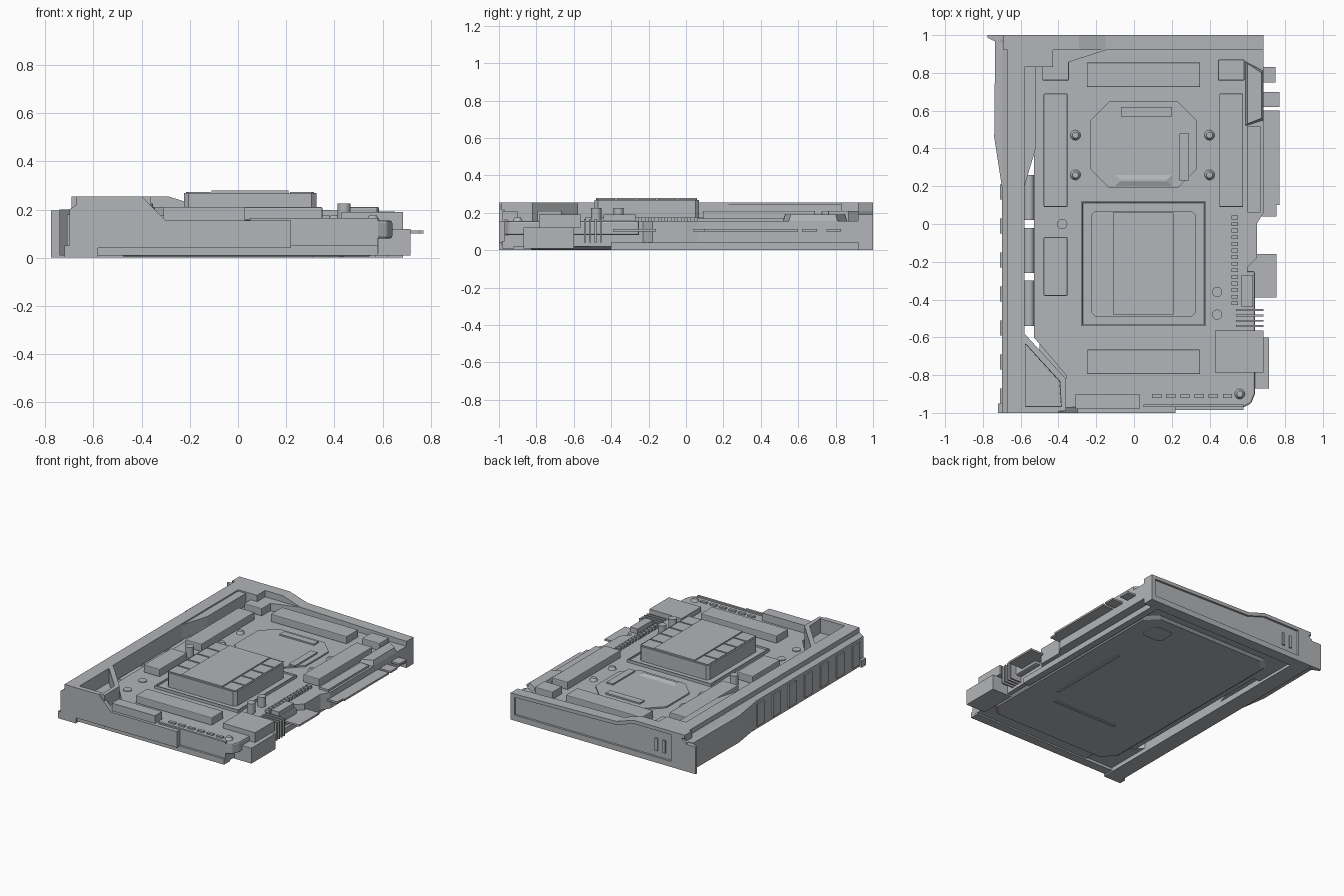
import bpy
import bmesh
from mathutils import Vector, Matrix

default_cube = bpy.data.objects.get("Cube")
if default_cube:
    bpy.data.objects.remove(default_cube)

# One colour for the whole model
grey = bpy.data.materials.new("satin_grey")
grey.use_nodes = True
grey.diffuse_color = (0.45, 0.46, 0.48, 1)
grey.node_tree.nodes["Principled BSDF"].inputs["Base Color"].default_value = grey.diffuse_color

# Shared heights and edges
FLOOR, SILL, BOARD, BLOCK, RIM = 0, 0.04, 0.155, 0.21, 0.255
SHELF = 0.19
FRONT, BACK = -1, 1
RAIL_OUTER, RAIL_INNER = -0.7, -0.58
BOARD_LEFT, BOARD_RIGHT = -0.53, 0.6
EDGE = 0.685
CENTRE = 0.05
CHIP_Y = -0.21
THIN = 0.01


def finish(name, bm, bevel=0):
    bmesh.ops.recalc_face_normals(bm, faces=bm.faces)
    mesh = bpy.data.meshes.new(name)
    bm.to_mesh(mesh)
    bm.free()
    mesh.materials.append(grey)
    part = bpy.data.objects.new(name, mesh)
    bpy.context.collection.objects.link(part)
    if bevel:
        modifier = part.modifiers.new("edge_bevel", "BEVEL")
        modifier.width = bevel
        modifier.segments = 2
    return part


def prism(name, outline, span, upright=True, taper=0, tray=0, sink=0, bevel=0):
    """Extrude an outline over a span, along z when upright and along y otherwise."""
    bm = bmesh.new()
    low, high = span
    points = [Vector((a, b, low) if upright else (a, low, b)) for a, b in outline]
    base = bm.faces.new([bm.verts.new(point) for point in points])
    made = bmesh.ops.extrude_face_region(bm, geom=[base])["geom"]
    cap = next(item for item in made if isinstance(item, bmesh.types.BMFace))
    shift = Vector((0, 0, high - low) if upright else (0, high - low, 0))
    bmesh.ops.translate(bm, vec=shift, verts=cap.verts)
    bmesh.ops.recalc_face_normals(bm, faces=bm.faces)
    if taper:
        middle = cap.calc_center_bounds()
        for vert in cap.verts:
            vert.co.x += taper if vert.co.x < middle.x else -taper
            vert.co.y += taper if vert.co.y < middle.y else -taper
    if tray:
        bmesh.ops.inset_region(bm, faces=[cap], thickness=tray)
        bmesh.ops.inset_region(bm, faces=[cap], thickness=THIN / 4, depth=-sink)
    return finish(name, bm, bevel)


def box(name, x, y, z, **options):
    outline = [(x[0], y[0]), (x[1], y[0]), (x[1], y[1]), (x[0], y[1])]
    return prism(name, outline, z, **options)


def around(middle, half):
    return middle - half, middle + half


def octagon(x, y, cut):
    (left, right), (near, far) = x, y
    return [(left + cut, near), (right - cut, near), (right, near + cut), (right, far - cut),
            (right - cut, far), (left + cut, far), (left, far - cut), (left, near + cut)]


def cylinder(name, location, radius, depth, along_y=False, top=None):
    bm = bmesh.new()
    turn = Matrix.Rotation(1.5708, 4, "X") if along_y else Matrix()
    bmesh.ops.create_cone(bm, cap_ends=True, segments=20, radius1=radius, radius2=top or radius,
                          depth=depth, matrix=Matrix.Translation(location) @ turn)
    part = finish(name, bm)
    bpy.context.view_layer.objects.active = part
    part.select_set(True)
    bpy.ops.object.shade_smooth_by_angle()
    part.select_set(False)


# Main board, with the side gap left open, and its underside
corner_x = -0.36
prism("main_board", [(BOARD_LEFT, -0.6), (corner_x, -0.8), (corner_x, -0.97), (0.58, -0.97),
                     (BOARD_RIGHT, -0.3), (BOARD_RIGHT, 0.95), (BOARD_LEFT, 0.95)], (0.02, BOARD))
prism("bottom_panel", octagon((-0.5, 0.57), (-0.85, 0.85), 0.08), (0.025, THIN / 2), taper=0.025)
box("bottom_right_rim", (0.57, 0.62), (-0.4, 0.95), (FLOOR, SILL))
box("rear_gap_fill", (RAIL_INNER, BOARD_LEFT), (0.6, 0.95), (0.02, BOARD))
trim_height = FLOOR, THIN
box("bottom_trim_long", around(0.37, THIN), (-0.34, 0.28), trim_height)
box("bottom_trim_cross", around(CENTRE, 0.26), around(-0.45, THIN), trim_height)
prism("bottom_hatch", octagon(around(0.36, 0.08), around(0.67, 0.07), 0.02), trim_height)

# Left side rail with its bulge, ribs and rollers
rail_shoulder = [(-0.67, RIM), (-0.67, 0.22), (RAIL_OUTER, 0.2)]
prism("left_rail", [(RAIL_OUTER, FLOOR), (RAIL_INNER, FLOOR), (RAIL_INNER, RIM)] + rail_shoulder,
      (FRONT, BACK), upright=False)
prism("rail_bulge_outer", [(RAIL_INNER, 0.97), (-0.735, 0.97), (-0.74, 0.46), (RAIL_OUTER, 0.2)], (THIN, 0.2))
prism("rail_bulge_inner", [(RAIL_INNER, 0.2), (-0.52, 0.4), (-0.52, 0.85), (RAIL_INNER, 0.85)], (SILL, RIM - THIN))
for index in range(7):
    box("rail_rib", (RAIL_OUTER - THIN, RAIL_INNER), around(-0.91 + index * 0.18, SILL), (0.02, 0.18))
for index in range(3):
    cylinder("side_roller", (-0.555, -0.42 + index * 0.28, 0.12), 0.028, 0.24, along_y=True)

# Front left corner bracket and front panel
prism("corner_bracket", [(-0.6, -0.99), (corner_x, -0.99), (corner_x, -0.82), (RAIL_INNER, RAIL_INNER),
                         (-0.6, RAIL_INNER)], (0.03, RIM), tray=0.035, sink=0.1)
prism("front_panel", [(RAIL_OUTER, SILL), (0.22, SILL), (0.22, BOARD), (-0.3, BOARD), (-0.4, RIM)]
      + rail_shoulder, (FRONT, -0.97), upright=False)
box("front_sill", (-0.64, 0.58), (-0.985, -0.92), (THIN, 0.05))
box("front_foot", (-0.72, -0.64), (FRONT, -0.95), (FLOOR, 0.05))

# Rounded corner plate with its lower step, edge trim and dashes
plate_right = 0.64
plate = [(CENTRE, -0.97), (0.58, -0.97), (0.62, -0.95), (plate_right, -0.9), (plate_right, -0.25), (CENTRE, -0.25)]
prism("corner_plate", plate, (0.08, BOARD), bevel=THIN)
prism("corner_underplate", [(x - 0.06, y + 0.02) for x, y in plate], (0.03, 0.065))
box("plate_edge_trim", (CENTRE, 0.58), (-0.97, -0.955), (BOARD, BOARD + THIN))
for index in range(6):
    box("front_dash", around(0.12 + index * 0.075, 0.025), around(-0.91, THIN), (BOARD, BOARD + THIN))

# Rear frame: tall on the left, with a raised border around a sunken face
rear_top = [(EDGE, SHELF), (-0.15, BLOCK), (-0.29, RIM), (-0.69, RIM)]
rear_border = [(x, z - 0.025) for x, z in reversed(rear_top)]
prism("rear_wall", [(-0.69, FLOOR), (EDGE, FLOOR)] + rear_top, (0.92, 0.985), upright=False)
prism("rear_top_lip", rear_border + rear_top, (0.985, BACK), upright=False)
box("rear_ledge", (-0.69, EDGE), (0.93, BACK), (FLOOR, SILL))
box("rear_end_post", (0.655, EDGE), (0.95, BACK), (SILL, SHELF))
box("rear_left_step", (-0.66, -0.43), (0.83, 0.93), (0.1, RIM))
prism("rear_slant_step", [(-0.43, 0.83), (-0.15, 0.92), (-0.43, 0.93)], (0.1, BLOCK))
for x in (-0.52, -0.46):
    box("rear_slot_bar", around(x, THIN), (0.95, 0.995), (0.08, 0.17))
prism("rear_left_tab", [(-0.775, BACK), (-0.775, 0.985), (-0.72, 0.96), (-0.66, BACK)], (FLOOR, 0.195))

# Right side frame
prism("right_frame", [(0.58, 0.95), (EDGE, 0.95), (EDGE, 0.06), (0.65, 0), (0.65, -0.18), (0.58, -0.25)],
      (SILL, BOARD))
box("right_upper_rail", (BOARD_RIGHT, 0.67), (0.06, 0.52), (BOARD, 0.17))
prism("right_wedge", [(0.59, 0.86), (0.59, 0.52), (EDGE, 0.55), (EDGE, 0.81)], (BOARD, SHELF), taper=THIN)

# Thin connectors along the right edge
for reach, middle, half in ((0.75, 0.79, 0.04), (0.77, 0.66, 0.04), (0.77, 0.35, 0.25),
                            (0.755, 0.09, 0.05), (0.755, -0.275, 0.115)):
    box("edge_connector", (BOARD_RIGHT, reach), around(middle, half), (0.1, 0.113))

# Port, cooling fins and comb on the right
box("port_block", (0.56, 0.715), (-0.87, -0.6), (THIN, 0.12))
box("port_cover", (0.43, EDGE), (-0.785, -0.565), (0.12, SHELF))
for index in range(4):
    box("cooling_fin", (0.54, EDGE), around(-0.54 + index * 0.028, THIN / 2), (SILL, 0.168))
for index in range(14):
    box("comb_tooth", around(0.533, 0.018), around(-0.42 + index * 0.035, THIN), (BOARD, 0.175))
box("comb_side_block", (0.57, 0.63), (-0.44, -0.27), (BOARD, SHELF))

# Raised blocks on the board
rise = BOARD, BLOCK
for name, y in (("rear_block", 0.79), ("front_block", -0.73)):
    box(name, around(CENTRE, 0.3), around(y, 0.065), rise, bevel=THIN / 2)
for side, across in (("left", -0.465), ("right", 0.465)):
    box(side + "_long_block", around(CENTRE + across, 0.063), around(0.39, 0.3), rise, bevel=THIN / 2)
    box(side + "_rear_block", around(CENTRE + across, 0.07), (0.76, 0.87), rise, bevel=THIN / 2)
box("left_short_block", around(CENTRE - 0.465, 0.063), (-0.38, -0.07), rise, bevel=THIN / 2)
box("front_edge_block", (-0.31, 0.03), (-0.98, -0.9), rise)

# Shallow relief panel behind the chip
relief = BOARD + THIN
prism("relief_panel", octagon(around(CENTRE, 0.28), (0.19, 0.65), 0.1), (BOARD, relief))
box("relief_foot", around(CENTRE, 0.15), (0.2, 0.26), (relief, relief + THIN), taper=0.025)
box("relief_bar", around(0.265, 0.025), (0.23, 0.48), (relief, relief + THIN))
box("relief_top_bar", (-0.07, 0.2), (0.57, 0.62), (relief, relief + THIN))

# Central chip with rows of cells on both sides
chip_top = 0.268
box("chip_socket", around(CENTRE, 0.33), around(CHIP_Y, 0.33), (BOARD, 0.175), tray=THIN, sink=THIN)
prism("chip_body", octagon(around(CENTRE, 0.275), around(CHIP_Y, 0.28), 0.02), (BOARD, chip_top))
box("chip_lid", around(CENTRE, 0.16), around(CHIP_Y, 0.27), (BOARD, chip_top + THIN))
for side in (FRONT, BACK):
    for row in range(-2, 3):
        box("chip_cell", around(CENTRE + side * 0.215, 0.05), around(CHIP_Y + row * 0.11, 0.05),
            (BOARD, chip_top + THIN / 2))

# Fasteners and posts
for x, y in ((-0.31, 0.47), (-0.31, 0.26), (0.4, 0.47), (0.4, 0.26), (0.56, -0.9)):
    cylinder("bolt", (x, y, BOARD + THIN), 0.027, 0.02, top=0.016)
for x, y in ((-0.38, 0), (0.44, -0.36), (0.44, -0.48)):
    cylinder("post", (x, y, SHELF), 0.027, 0.07)
for y in (-0.49, -0.66):
    cylinder("washer", (-0.41, y, BOARD), 0.029, THIN)
